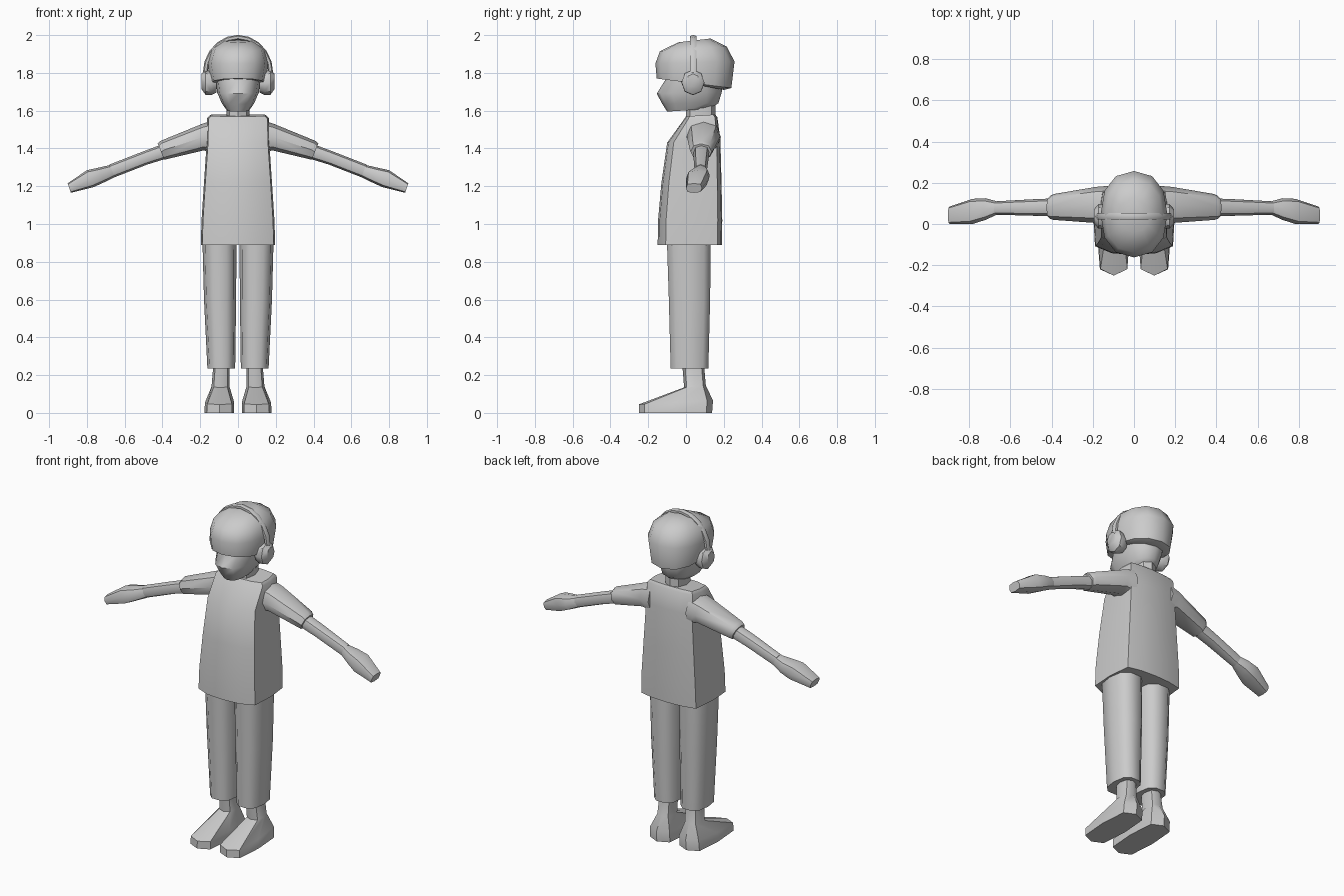
import bpy, bmesh, math
from mathutils import Vector

grey = bpy.data.materials.new("plain grey")
grey.diffuse_color = (0.6, 0.6, 0.6, 1)


def oval(c, u, v, n=8, p=1.0, turn=0.0):
    """Closed ring around c spanned by u and v; p below 1 makes it boxier."""
    ring = []
    for i in range(n):
        a = math.tau * (i + turn) / n
        ca, sa = math.cos(a), math.sin(a)
        ring.append(Vector(c)
                    + Vector(u) * math.copysign(abs(ca) ** p, ca)
                    + Vector(v) * math.copysign(abs(sa) ** p, sa))
    return ring


def flat_ring(x0, x1, y0, y1, zf, zb=None, n=8, p=0.6, turn=0.0):
    """Ring filling a box in plan, tilted from front height zf to back height zb."""
    zb = zf if zb is None else zb
    return oval(((x0 + x1) / 2, (y0 + y1) / 2, (zf + zb) / 2),
                ((x1 - x0) / 2, 0, 0), (0, (y1 - y0) / 2, (zb - zf) / 2), n, p, turn)


def loft(name, rings, mirror=False, angle=45):
    """Skin a list of rings into a closed smooth part."""
    bm = bmesh.new()
    loops = [[bm.verts.new(co) for co in ring] for ring in rings]
    n = len(loops[0])
    for a, b in zip(loops, loops[1:]):
        for i in range(n):
            j = (i + 1) % n
            bm.faces.new((a[i], a[j], b[j], b[i]))
    bm.faces.new(loops[0][::-1])
    bm.faces.new(loops[-1])
    bmesh.ops.recalc_face_normals(bm, faces=bm.faces)
    mesh = bpy.data.meshes.new(name)
    bm.to_mesh(mesh)
    bm.free()
    mesh.materials.append(grey)
    ob = bpy.data.objects.new(name, mesh)
    bpy.context.collection.objects.link(ob)
    bpy.ops.object.select_all(action='DESELECT')
    ob.select_set(True)
    bpy.context.view_layer.objects.active = ob
    bpy.ops.object.shade_smooth_by_angle(angle=math.radians(angle))
    if mirror:
        ob.modifiers.new("mirror", 'MIRROR').use_mirror_merge = False
    return ob


# Shirt: boxy plan with a bulging front
half = [(0, -1), (0.55, -0.95), (0.96, -0.75), (1, 0.05), (0.93, 0.86), (0.5, 0.97), (0, 1)]
plan = half + [(-x, y) for x, y in half[-2:0:-1]]
shirt = []
for w, y0, y1, zf, zb in [(0.197, -0.15, 0.19, 0.89, 0.89), (0.193, -0.148, 0.192, 1.02, 1.02),
                          (0.18, -0.13, 0.188, 1.22, 1.22), (0.165, -0.10, 0.182, 1.43, 1.45),
                          (0.163, -0.01, 0.166, 1.555, 1.565), (0.150, 0.00, 0.155, 1.57, 1.58)]:
    shirt.append([Vector((w * x, (y0 + y1) / 2 + (y1 - y0) / 2 * y,
                          (zf + zb) / 2 + (zb - zf) / 2 * y)) for x, y in plan])
loft("shirt", shirt)

# Neck
loft("neck", [flat_ring(-0.06, 0.06, 0.0, 0.155, z, p=0.9) for z in (1.55, 1.66)])


def limb_ring(x0, z0, x1, z1, y0, y1, p=0.9):
    """Arm section from its lower edge (x0, z0) to its upper edge (x1, z1)."""
    return oval(((x0 + x1) / 2, (y0 + y1) / 2, (z0 + z1) / 2),
                (0, (y1 - y0) / 2, 0), ((x1 - x0) / 2, 0, (z1 - z0) / 2), 8, p)


# Sleeves
loft("sleeve", [limb_ring(0.12, 1.37, 0.13, 1.55, 0.0, 0.185),
                limb_ring(0.18, 1.39, 0.19, 1.53, 0.005, 0.18),
                limb_ring(0.37, 1.345, 0.41, 1.44, 0.02, 0.145),
                limb_ring(0.39, 1.34, 0.425, 1.425, 0.025, 0.135)], True)

# Bare arms running into mitten hands
loft("arm", [limb_ring(0.35, 1.355, 0.38, 1.43, 0.04, 0.125),
             limb_ring(0.48, 1.315, 0.50, 1.385, 0.04, 0.12),
             limb_ring(0.66, 1.245, 0.68, 1.315, 0.045, 0.11)], True)
loft("hand", [limb_ring(0.655, 1.247, 0.675, 1.313, 0.045, 0.11),
              limb_ring(0.71, 1.22, 0.73, 1.30, 0.02, 0.125, 0.8),
              limb_ring(0.765, 1.195, 0.80, 1.285, 0.0, 0.122, 0.7),
              limb_ring(0.885, 1.165, 0.902, 1.215, 0.0, 0.085, 0.6)], True)

# Trouser legs
loft("trouser_leg", [flat_ring(0.008, 0.188, -0.105, 0.135, 0.90, n=10, p=0.75),
                     flat_ring(0.010, 0.180, -0.095, 0.132, 0.60, n=10, p=0.75),
                     flat_ring(0.015, 0.162, -0.085, 0.122, 0.235, n=10, p=0.75)], True)

# Shoes and ankles
loft("foot", [flat_ring(0.02, 0.178, -0.25, 0.138, 0.0, p=0.5),
              flat_ring(0.02, 0.175, -0.25, 0.143, 0.045, 0.065, p=0.5),
              flat_ring(0.045, 0.14, -0.01, 0.105, 0.135, 0.145, p=0.8),
              flat_ring(0.045, 0.13, -0.02, 0.095, 0.26, p=0.8)], True)

# Face: chin, jaw, nose level and recessed eye level
loft("face", [flat_ring(-0.06, 0.06, -0.10, 0.13, 1.595, 1.61, 12, 0.8),
              flat_ring(-0.085, 0.085, -0.125, 0.172, 1.635, 1.64, 12, 0.85),
              flat_ring(-0.11, 0.11, -0.155, 0.19, 1.69, 1.70, 12, 0.9),
              flat_ring(-0.12, 0.12, -0.105, 0.19, 1.77, 1.77, 12, 0.85),
              flat_ring(-0.12, 0.12, -0.10, 0.19, 1.82, 1.82, 12, 0.85)])

# Hair cap with a fringe overhanging the face
loft("hair", [flat_ring(-0.125, 0.125, -0.115, 0.20, 1.77, 1.71, 12, 0.85),
              flat_ring(-0.145, 0.145, -0.155, 0.24, 1.77, 1.72, 12, 0.88),
              flat_ring(-0.162, 0.162, -0.162, 0.257, 1.85, 1.86, 12, 0.88),
              flat_ring(-0.14, 0.14, -0.138, 0.215, 1.915, 1.94, 12, 0.88),
              flat_ring(-0.075, 0.075, -0.04, 0.13, 1.962, 1.982, 12, 0.9)], angle=50)

# Headphone band: small section swept over the head
band = []
for i in range(11):
    a = math.pi * i / 10
    d = Vector((math.cos(a), 0, math.sin(a)))
    c = Vector((0.174 * d.x, 0.038, 1.795 + 0.193 * d.z))
    band.append(oval(c, d * 0.013, (0, 0.019, 0), 6))
loft("headphone_band", band)

# Headphone cups: pear shape, wider at the bottom
loft("headphone_cup", [oval((x, 0.037, z), (0, 0, h), (0, w, 0), 8, 0.95)
                       for x, z, h, w in [(0.115, 1.745, 0.05, 0.045), (0.142, 1.745, 0.063, 0.06),
                                          (0.172, 1.75, 0.066, 0.06), (0.194, 1.755, 0.04, 0.035)]], True)
